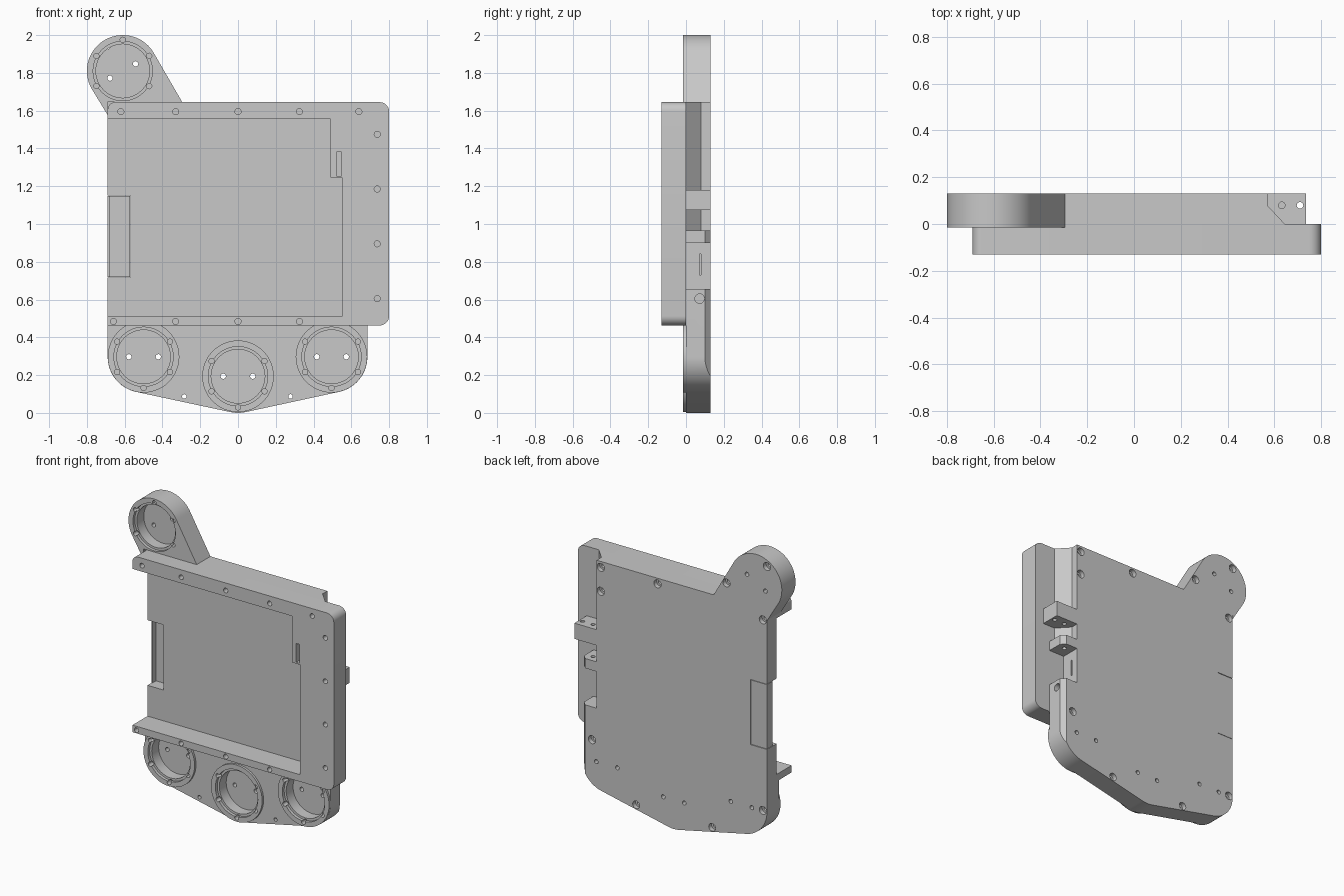
import bpy, bmesh
from math import cos, sin, radians
from mathutils import Vector

old = bpy.data.objects.get("Cube")
if old:
    bpy.data.objects.remove(old, do_unlink=True)

grey = bpy.data.materials.new("plain grey")
grey.use_nodes = True
GREY = (0.58, 0.58, 0.58, 1)
grey.diffuse_color = GREY
grey.node_tree.nodes["Principled BSDF"].inputs["Base Color"].default_value = GREY

AXES = {"x": lambda a, b, h: (h, a, b),
        "y": lambda a, b, h: (a, h, b),
        "z": lambda a, b, h: (a, b, h)}


def arc(cx, cz, r, start, end, steps=24):
    angles = [radians(start + (end - start) * i / steps) for i in range(steps + 1)]
    return [(cx + r * cos(t), cz + r * sin(t)) for t in angles]


def circle(cx, cz, r, steps=24):
    return arc(cx, cz, r, 0, 360, steps)[:-1]


def rect(a0, b0, a1, b1):
    return [(a0, b0), (a1, b0), (a1, b1), (a0, b1)]


def prisms(name, outlines, low, high, axis="y"):
    """One object holding every outline extruded along an axis."""
    bm = bmesh.new()
    place = AXES[axis]
    for pts in outlines:
        face = bm.faces.new([bm.verts.new(place(a, b, low)) for a, b in pts])
        grown = bmesh.ops.extrude_face_region(bm, geom=[face])["geom"]
        shift = Vector(place(0, 0, high - low))
        bmesh.ops.translate(bm, vec=shift,
                            verts=[v for v in grown if isinstance(v, bmesh.types.BMVert)])
    bmesh.ops.recalc_face_normals(bm, faces=bm.faces)
    mesh = bpy.data.meshes.new(name)
    bm.to_mesh(mesh)
    bm.free()
    mesh.materials.append(grey)
    obj = bpy.data.objects.new(name, mesh)
    bpy.context.collection.objects.link(obj)
    return obj


def combine(target, outlines, low, high, axis="y", operation="DIFFERENCE"):
    """Cut or join extruded outlines into the target."""
    tool = prisms("helper", outlines, low, high, axis)
    tool.hide_render = True
    mod = target.modifiers.new("shape", "BOOLEAN")
    mod.operation, mod.solver, mod.object = operation, "EXACT", tool
    bpy.context.view_layer.objects.active = target
    bpy.ops.object.modifier_apply(modifier=mod.name)
    bpy.data.objects.remove(tool, do_unlink=True)


def lens_socket(target, centres, screw_sign, pin):
    """Stepped round pocket with rim screws and two through pins."""
    combine(target, [circle(x, z, 0.157, 48) for x, z in centres], -0.1, 0.005)
    combine(target, [circle(x, z, 0.142, 48) for x, z in centres], -0.1, 0.078)
    screws = [(0, 0.165 * screw_sign)] + [(sx * 0.14, sz * 0.08) for sx in (-1, 1) for sz in (-1, 1)]
    combine(target, [circle(x + a, z + b, 0.014, 16) for x, z in centres for a, b in screws], -0.1, 0.03)
    combine(target, [circle(x + s * pin[0], z + s * pin[1], 0.014, 16)
                     for x, z in centres for s in (-1, 1)], -0.2, 0.2)


def countersinks(target, spots):
    combine(target, [circle(x, z, 0.027, 16) for x, z in spots], 0.1, 0.2)
    combine(target, [circle(x, z, 0.014, 16) for x, z in spots], 0.05, 0.15)


BACK = 0.13
TOP = 1.645

# Main body with rounded lower lobes
sockets = [(-0.5, 0.297), (0, 0.194), (0.495, 0.297)]
outline = [(0.685, TOP), (-0.69, TOP)]
outline += arc(-0.5, 0.297, 0.19, 180, 257.6)
outline += arc(0, 0.19, 0.19, 257.6, 282.4, 8)
outline += arc(0.495, 0.297, 0.19, 282.4, 360)
body = prisms("body", [outline], 0, BACK)
combine(body, [circle(x, z, 0.1895, 48) for x, z in sockets], -0.015, 0.05, operation="UNION")
lens_socket(body, sockets, -1, (0.078, 0))

# Hinge side relief, bevelled back edge, sunken panel and side opening
combine(body, [[(0.57, 0.3), (0.57, 0.08), (0.645, 0), (0.645, -0.1), (0.9, -0.1), (0.9, 0.3)]],
        0.9, 1.8, "z")
combine(body, [rect(0.57, -0.1, 0.9, 0.3)], 0.655, 0.901, "z")
combine(body, [[(0.685, 0.1), (0.72, 0.065), (0.72, 0.2), (0.585, 0.2)]], -0.1, 0.8, "z")
combine(body, [[(-0.9, 0.51), (0.55, 0.51), (0.55, 1.245), (0.49, 1.245),
                (0.49, 1.555), (-0.9, 1.555)]], -0.1, 0.028)
combine(body, [rect(-0.9, 0.716, -0.57, 1.152)], -0.1, 0.3)
combine(body, [rect(0.071, 0.73, 0.079, 0.84)], 0.54, 0.7, "x")
combine(body, [circle(0.072, 0.605, 0.025, 20)], 0.64, 0.8, "x")
small_holes = [(-0.285, 0.087), (0.278, 0.087)]
combine(body, [circle(x, z, 0.012, 16) for x, z in small_holes], -0.2, 0.2)
combine(body, [circle(x, z, 0.026, 16) for x, z in small_holes], 0.1, 0.2)
countersinks(body, [(0.54, 1.605), (0.54, 1.445), (0.12, 1.607), (-0.66, 1.575),
                    (0.605, 0.435), (-0.66, 0.3)])

# Upper arm with its own socket
arm_outline = [(-0.295, TOP)] + arc(-0.61, 1.81, 0.19, 28, 208, 40) + [(-0.692, 1.58), (-0.69, TOP)]
arm = prisms("upper_arm", [arm_outline], -0.015, BACK)
lens_socket(arm, [(-0.61, 1.81)], 1, (0.068, 0.038))
countersinks(arm, [(-0.69, 1.94), (-0.39, 1.75)])

# Front frame, open on one side
frame_outline = [(-0.69, 0.463)] + arc(0.75, 0.513, 0.05, 270, 360, 8) + arc(0.75, 1.595, 0.05, 0, 90, 8)
frame_outline += arc(-0.65, 1.605, 0.04, 90, 180, 8)
frame_outline += [(-0.69, 1.555), (0.49, 1.555), (0.49, 1.245), (0.55, 1.245), (0.55, 0.51), (-0.69, 0.51)]
frame = prisms("front_frame", [frame_outline], -0.13, 0)
frame_screws = [(x, 1.595) for x in (-0.62, -0.33, 0, 0.325, 0.64)]
frame_screws += [(0.737, z) for z in (1.475, 1.185, 0.895, 0.605)]
frame_screws += [(x, 0.484) for x in (-0.66, -0.33, 0, 0.325)]
combine(frame, [circle(x, z, 0.016, 16) for x, z in frame_screws], -0.2, -0.05)
combine(frame, [rect(0.522, 1.255, 0.548, 1.38)], -0.2, -0.06)

# Cover behind the side opening, with a raised outer lip
cover = prisms("side_cover", [rect(-0.69, 0.719, -0.573, 1.149)], 0.105, 0.129)
combine(cover, [rect(-0.69, 0.719, -0.68, 1.149)], 0.07, 0.12, operation="UNION")

# Hinge tabs
long_tab = prisms("long_tab", [rect(0.56, 0, 0.735, BACK)], 1.075, 1.18, "z")
combine(long_tab, [circle(x, 0.08, 0.014, 16) for x in (0.632, 0.71)], 1, 1.3, "z")
short_tab = prisms("short_tab", [[(0.56, 0), (0.685, 0), (0.685, 0.1), (0.655, BACK), (0.56, BACK)]],
                   0.9, 0.965, "z")
combine(short_tab, [circle(0.632, 0.08, 0.014, 16)], 0.8, 1, "z")

# Soft curves with crisp edges
bpy.ops.object.select_all(action="DESELECT")
for part in (body, arm, frame, cover, long_tab, short_tab):
    part.select_set(True)
bpy.context.view_layer.objects.active = body
bpy.ops.object.shade_smooth_by_angle(angle=radians(30))
